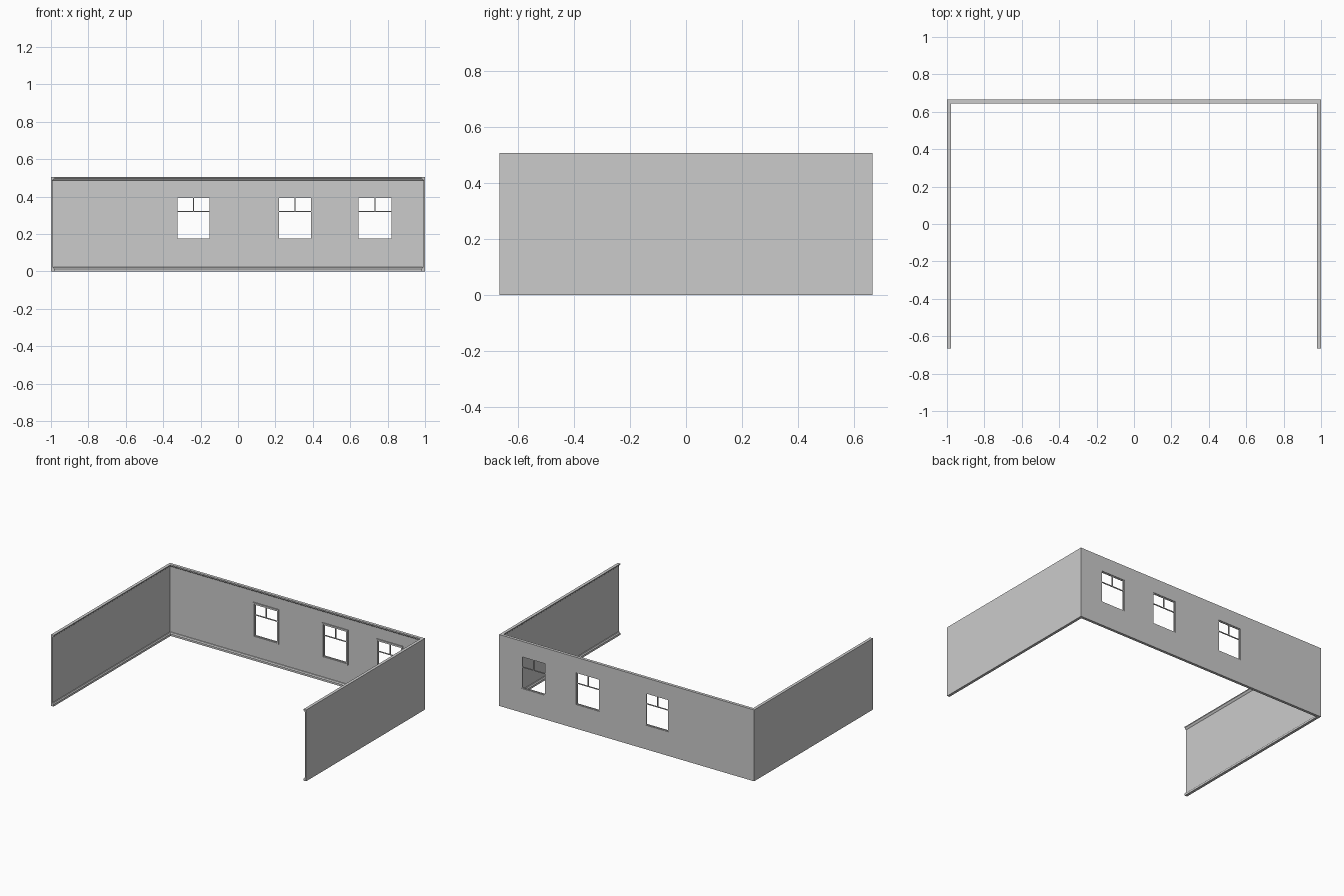
import bpy, bmesh

if "Cube" in bpy.data.objects:
    bpy.data.objects.remove(bpy.data.objects["Cube"])

X, Y, H, T = 1.0, 0.665, 0.506, 0.009   # half width, half depth, height, wall thickness


def make_object(name, bm):
    bmesh.ops.recalc_face_normals(bm, faces=bm.faces)
    mesh = bpy.data.meshes.new(name)
    bm.to_mesh(mesh)
    bm.free()
    ob = bpy.data.objects.new(name, mesh)
    bpy.context.collection.objects.link(ob)
    return ob


def sweep(name, profile):
    """Sweep an (inset, z) profile round the U-shaped plan with mitred corners."""
    bm = bmesh.new()
    rings = []
    for sx, corner in ((-1, 0), (-1, 1), (1, 1), (1, 0)):
        rings.append([bm.verts.new((sx * (X - d), Y - d if corner else -Y, z))
                      for d, z in profile])
    n = len(profile)
    for a, b in zip(rings, rings[1:]):
        for i in range(n):
            j = (i + 1) % n
            bm.faces.new((a[i], a[j], b[j], b[i]))
    bm.faces.new(rings[0])
    bm.faces.new(rings[-1])
    return make_object(name, bm)


def add_box(bm, x0, x1, y0, y1, z0, z1):
    vs = bmesh.ops.create_cube(bm, size=1)["verts"]
    for v in vs:
        v.co = ((x0 + x1) / 2 + v.co.x * (x1 - x0),
                (y0 + y1) / 2 + v.co.y * (y1 - y0),
                (z0 + z1) / 2 + v.co.z * (z1 - z0))


# Walls, crown moulding and baseboard
walls = sweep("walls", [(0, 0), (T, 0), (T, H), (0, H)])
sweep("crown_moulding", [(T, H), (0.021, H), (0.021, H - 0.006), (0.017, H - 0.009),
                         (0.013, H - 0.015), (T, H - 0.019)])
sweep("baseboard", [(T, 0), (0.019, 0), (0.019, 0.014), (0.015, 0.017),
                    (0.013, 0.022), (T, 0.024)])

# Windows
Z0, Z1, BAR = 0.161, 0.409, 0.321
F, S = 0.010, 0.006                      # casing and sash widths
windows = [(-0.339, -0.137), (0.204, 0.406), (0.629, 0.836)]
cut = bmesh.new()
for k, (x0, x1) in enumerate(windows, 1):
    add_box(cut, x0 + 0.004, x1 - 0.004, Y - 0.05, Y + 0.05, Z0 + 0.004, Z1 - 0.004)

    def frame(bm, inset, w, y0, y1):
        a, b, c, d = x0 + inset, x1 - inset, Z0 + inset, Z1 - inset
        add_box(bm, a, a + w, y0, y1, c, d)
        add_box(bm, b - w, b, y0, y1, c, d)
        add_box(bm, a + w, b - w, y0, y1, c, c + w)
        add_box(bm, a + w, b - w, y0, y1, d - w, d)

    # Casing standing slightly proud of both wall faces
    bm = bmesh.new()
    frame(bm, 0, F, Y - 0.016, Y)
    make_object(f"window_casing_{k}", bm)

    # Sash with rail and upper mullion
    bm = bmesh.new()
    y0, y1 = Y - 0.010, Y - 0.004
    frame(bm, F, S, y0, y1)
    xm, i = (x0 + x1) / 2, F + S
    add_box(bm, x0 + i, x1 - i, y0, y1, BAR - 0.003, BAR + 0.003)
    add_box(bm, xm - 0.003, xm + 0.003, y0, y1, BAR + 0.003, Z1 - i)
    make_object(f"window_sash_{k}", bm)

# Window openings
cutter = make_object("window_cutter", cut)
cutter.hide_render = True
cutter.hide_set(True)
mod = walls.modifiers.new("openings", "BOOLEAN")
mod.operation = "DIFFERENCE"
mod.solver = "EXACT"
mod.object = cutter
